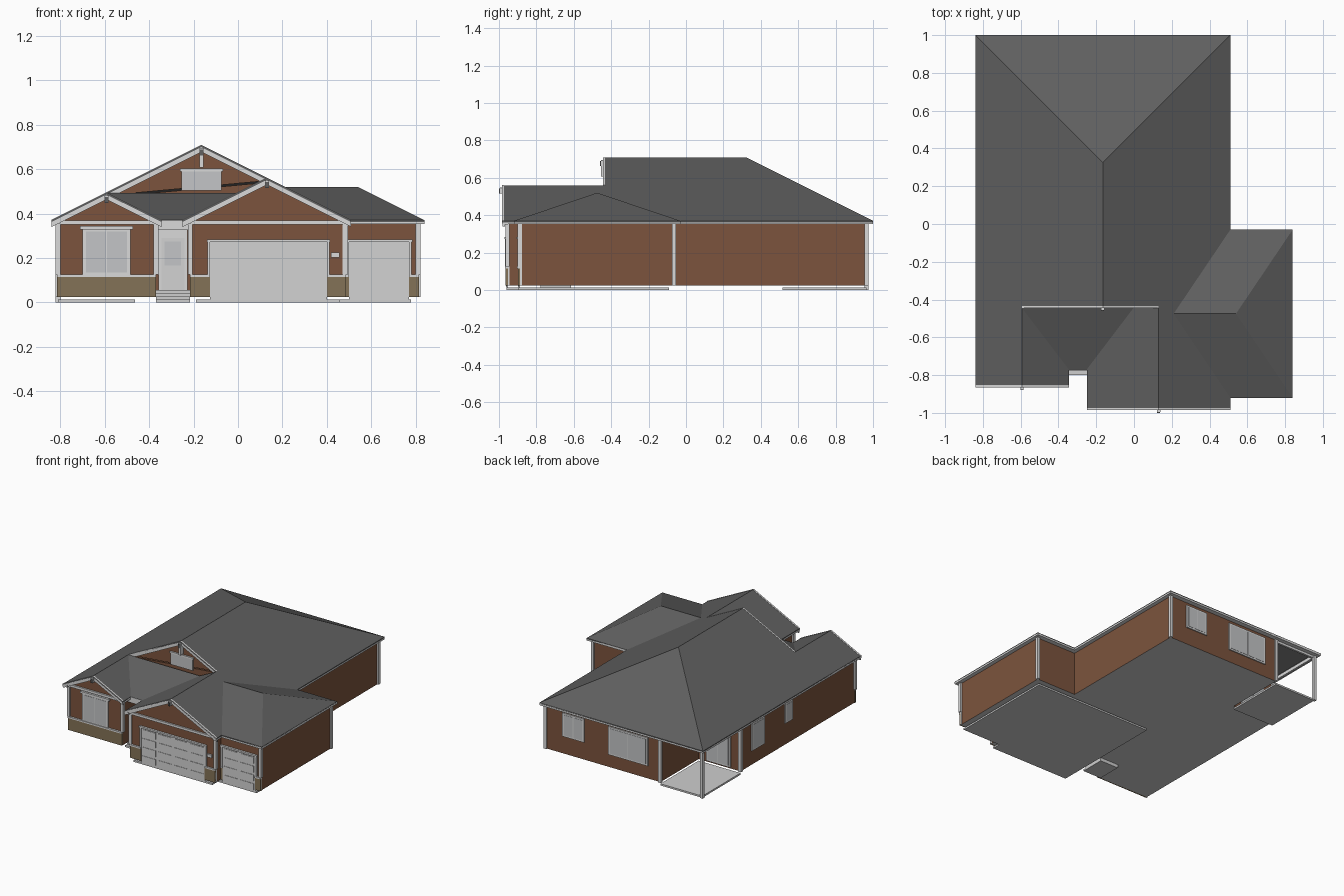
import bpy, bmesh
from mathutils import Vector

if "Cube" in bpy.data.objects:
    bpy.data.objects.remove(bpy.data.objects["Cube"])


def material(name, rgb):
    m = bpy.data.materials.new(name)
    m.diffuse_color = (*rgb, 1)
    m.use_nodes = True
    m.node_tree.nodes["Principled BSDF"].inputs["Base Color"].default_value = m.diffuse_color
    return m


ROOF = material("roof_grey", (0.115, 0.115, 0.115))
BROWN = material("siding_brown", (0.2, 0.088, 0.047))
STONE = material("stone_tan", (0.23, 0.17, 0.095))
WHITE = material("trim_white", (0.7, 0.7, 0.7))
DOOR = material("door_white", (0.65, 0.65, 0.65))
GLASS = material("glass_pale", (0.55, 0.56, 0.57))
CONCRETE = material("concrete", (0.62, 0.62, 0.62))


def finish(name, bm, *mats):
    bmesh.ops.recalc_face_normals(bm, faces=bm.faces)
    me = bpy.data.meshes.new(name)
    bm.to_mesh(me)
    bm.free()
    for m in mats:
        me.materials.append(m)
    ob = bpy.data.objects.new(name, me)
    bpy.context.collection.objects.link(ob)
    return ob


def prism(name, pts, offset, *mats):
    """Extrude a flat outline along the offset vector."""
    bm = bmesh.new()
    face = bm.faces.new([bm.verts.new(p) for p in pts])
    ext = bmesh.ops.extrude_face_region(bm, geom=[face])
    bmesh.ops.translate(bm, vec=Vector(offset),
                        verts=[g for g in ext["geom"] if isinstance(g, bmesh.types.BMVert)])
    return finish(name, bm, *mats)


def box(name, x0, x1, y0, y1, z0, z1, mat):
    return prism(name, [(x0, y0, z0), (x1, y0, z0), (x1, y1, z0), (x0, y1, z0)], (0, 0, z1 - z0), mat)


def plate(name, side, pos, a0, a1, z0, z1, depth, mat):
    """Flat board standing proud of a wall; a0..a1 runs along the wall."""
    s = -1 if side in ("front", "left") else 1
    lo, hi = sorted((pos - s * 0.003, pos + s * depth))
    if side in ("front", "back"):
        return box(name, a0, a1, lo, hi, z0, z1, mat)
    return box(name, lo, hi, a0, a1, z0, z1, mat)


def window(name, side, pos, a0, a1, z0, z1, panes=2):
    plate(name + "_frame", side, pos, a0, a1, z0, z1, 0.008, WHITE)
    w = (a1 - a0 - 0.024) / panes
    for i in range(panes):
        s = a0 + 0.012 + i * w
        plate(name + "_pane", side, pos, s + 0.003, s + w - 0.003, z0 + 0.012, z1 - 0.012, 0.010, GLASS)


def garage_door(name, y, x0, x1, cols):
    plate(name, "front", y, x0, x1, 0.01, 0.272, 0.005, DOOR)
    cw, rh = (x1 - x0) / cols, 0.262 / 4
    for r in range(4):
        for c in range(cols):
            plate(name + "_panel", "front", y, x0 + c * cw + 0.012, x0 + (c + 1) * cw - 0.012,
                  0.01 + r * rh + 0.01, 0.01 + (r + 1) * rh - 0.01, 0.008, DOOR)
    for x in (x0 - 0.012, x1):
        plate(name + "_jamb", "front", y, x, x + 0.012, 0.115, 0.272, 0.012, WHITE)
    plate(name + "_header", "front", y, x0 - 0.015, x1 + 0.015, 0.272, 0.284, 0.015, WHITE)


E, R = 0.37, 0.7075          # eave and main ridge heights
LR, GR, SR = 0.4935, 0.56, 0.52   # left gable, garage gable, side garage ridges

# Roof: one slab per slope
slopes = [
    [(-.84, -.865, E), (-.593, -.865, LR), (-.593, -.445, LR), (-.165, -.445, R), (-.165, .325, R), (-.84, 1, E)],
    [(.51, -.985, E), (.51, 1, E), (-.165, .325, R), (-.165, -.445, R), (.13, -.445, GR), (.13, -.985, GR)],
    [(-.84, 1, E), (.51, 1, E), (-.165, .325, R)],
    [(-.593, -.865, LR), (-.345, -.865, E), (-.345, -.77, E), (-.593, -.445, LR)],
    [(-.345, -.77, E), (-.25, -.77, E), (-.003, -.445, LR), (-.593, -.445, LR)],
    [(-.25, -.985, E), (.13, -.985, GR), (.13, -.445, GR), (-.003, -.445, LR), (-.25, -.77, E)],
    [(.51, -.92, E), (.84, -.92, E), (.54, -.475, SR), (.21, -.475, SR)],
    [(.51, -.03, E), (.84, -.03, E), (.54, -.475, SR), (.21, -.475, SR)],
    [(.84, -.92, E), (.84, -.03, E), (.54, -.475, SR)],
]
for pts in slopes:
    prism("roof_slope", pts, (0, 0, -0.008), ROOF)

# Walls: one footprint with porch and patio recesses, concrete underside
foot = [(-.81, -.83), (-.37, -.83), (-.37, -.62), (-.215, -.62), (-.215, -.955), (.485, -.955), (.485, -.89),
        (.81, -.89), (.81, -.065), (.48, -.065), (.48, .965), (-.465, .965), (-.465, .515), (-.81, .515)]
walls = prism("walls", [(x, y, 0.025) for x, y in foot], (0, 0, 0.335), BROWN, CONCRETE)
for p in walls.data.polygons:
    p.material_index = 1 if p.normal.z < -0.5 else 0

# Eave fascia and soffit strips
for s in [(-.84, -.805, -.865, 1), (-.84, .51, .96, 1), (.475, .51, -.03, 1), (.48, .51, -.985, -.89),
          (-.25, -.213, -.985, -.77), (-.372, -.345, -.865, -.77), (-.37, -.215, -.772, -.745),
          (.485, .84, -.92, -.885), (.805, .84, -.92, -.03), (.48, .84, -.07, -.03)]:
    box("eave_fascia", *s, 0.352, 0.369, WHITE)


def gable(name, a, peak, b, front, wall, bracket):
    """Gable end: brown wall, stepped rake boards and a peak bracket."""
    def band(y, drop, low):
        top = [(x, y, z + 0.002) for x, z in (a, peak, b)]
        return [(x, y0, z - drop) for x, y0, z in top] + [(x, y0, z - low) for x, y0, z in reversed(top)]
    prism(name + "_wall", [(x, wall, z - 0.012) for x, z in (a, peak, b)], (0, 0.012, 0), BROWN)
    prism(name + "_rake", band(front, 0.0, 0.016), (0, 0.012, 0), WHITE)
    prism(name + "_rake_lower", band(front + 0.004, 0.012, 0.032), (0, 0.012, 0), WHITE)
    x, z = peak
    box(name + "_bracket", x - .009, x + .009, front - .01, wall, z - bracket, z - .012, WHITE)
    box(name + "_bracket_cap", x - .007, x + .007, front - .015, front + .01, z - .045, z - .018, ROOF)


gable("left_gable", (-.84, E), (-.593, LR), (-.345, E), -.865, -.83, 0.045)
gable("garage_gable", (-.25, E), (.13, GR), (.51, E), -.985, -.955, 0.045)
gable("main_gable", (-.593, LR), (-.165, R), (.13, GR), -.445, -.42, 0.1)
prism("main_gable_base", [(-.593, -.42, LR - .02), (.13, -.42, GR - .02), (.13, -.42, .37), (-.593, -.42, .37)],
      (0, .012, 0), BROWN)
plate("left_gable_band", "front", -.83, -.835, -.35, .35, .368, .012, WHITE)
plate("garage_gable_band", "front", -.955, -.245, .505, .35, .368, .012, WHITE)
plate("gable_vent", "front", -.42, -.255, -.075, .505, .59, .008, GLASS)
plate("gable_vent_header", "front", -.42, -.262, -.068, .59, .602, .012, WHITE)

# Stone skirts with white caps on the front walls
for y, x0, x1 in [(-.83, -.815, -.37), (-.955, -.217, -.125), (-.955, .4, .487), (-.89, .487, .5), (-.89, .77, .815)]:
    plate("stone_skirt", "front", y, x0, x1, .025, .115, .009, STONE)
    plate("stone_cap", "front", y, x0, x1, .115, .126, .014, WHITE)

# Corner trim boards
corners = [(-.81, -.83, .126), (-.37, -.83, .126), (-.215, -.955, .126), (.485, -.955, .126), (.81, -.89, .126),
           (.81, -.065, .025), (.48, .965, .025), (-.465, .965, .025), (-.81, .515, .025)]
for x, y, z in corners:
    box("corner_trim", x - .011, x + .011, y - .011, y + .011, z, .355, WHITE)
for y in (-.89, -.955):
    box("side_corner_trim", .47 if y < -.9 else .8, .487 if y < -.9 else .814, y - .005, y + .012, .025, .355, WHITE)

# Garage doors, front window, wall light
garage_door("double_garage_door", -.955, -.125, .4, 4)
garage_door("single_garage_door", -.89, .5, .77, 2)
window("front_window", "front", -.83, -.7, -.485, .122, .332)
plate("front_window_header", "front", -.83, -.712, -.473, .328, .343, .015, WHITE)
plate("wall_light", "front", -.955, .42, .457, .202, .224, .012, WHITE)

# Entry: door, beam, steps
plate("entry_frame", "front", -.62, -.358, -.228, .05, .325, .008, WHITE)
plate("entry_door", "front", -.62, -.345, -.241, .055, .29, .012, DOOR)
plate("entry_door_panel", "front", -.62, -.33, -.256, .075, .15, .015, DOOR)
plate("entry_door_light", "front", -.62, -.33, -.256, .165, .275, .015, GLASS)
box("porch_beam", -.37, -.215, -.768, -.745, .325, .36, WHITE)
for i in range(4):
    box("porch_step", -.37, -.217, -.80 + i * .022, -.615, i * .014, (i + 1) * .014, CONCRETE)

# Garage floors and rear patio
box("garage_slab", -.19, .46, -.96, -.09, 0, .013, CONCRETE)
box("side_garage_slab", .46, .78, -.895, -.09, 0, .013, CONCRETE)
box("patio_slab", -.81, -.465, .515, .965, 0, .013, CONCRETE)
box("patio_post", -.821, -.799, .954, .976, 0, .36, WHITE)
box("patio_beam_back", -.81, -.465, .953, .968, .335, .36, WHITE)
box("patio_beam_side", -.813, -.798, .515, .965, .335, .36, WHITE)

# Rear and left windows
window("patio_door", "back", .515, -.73, -.53, .035, .32)
window("back_small_window", "back", .965, .16, .34, .155, .33)
window("back_large_window", "back", .965, -.365, -.04, .12, .33)
window("left_tall_window", "left", -.81, .237, .39, .13, .335, 1)
window("left_small_window", "left", -.81, -.09, -.005, .185, .335, 1)
